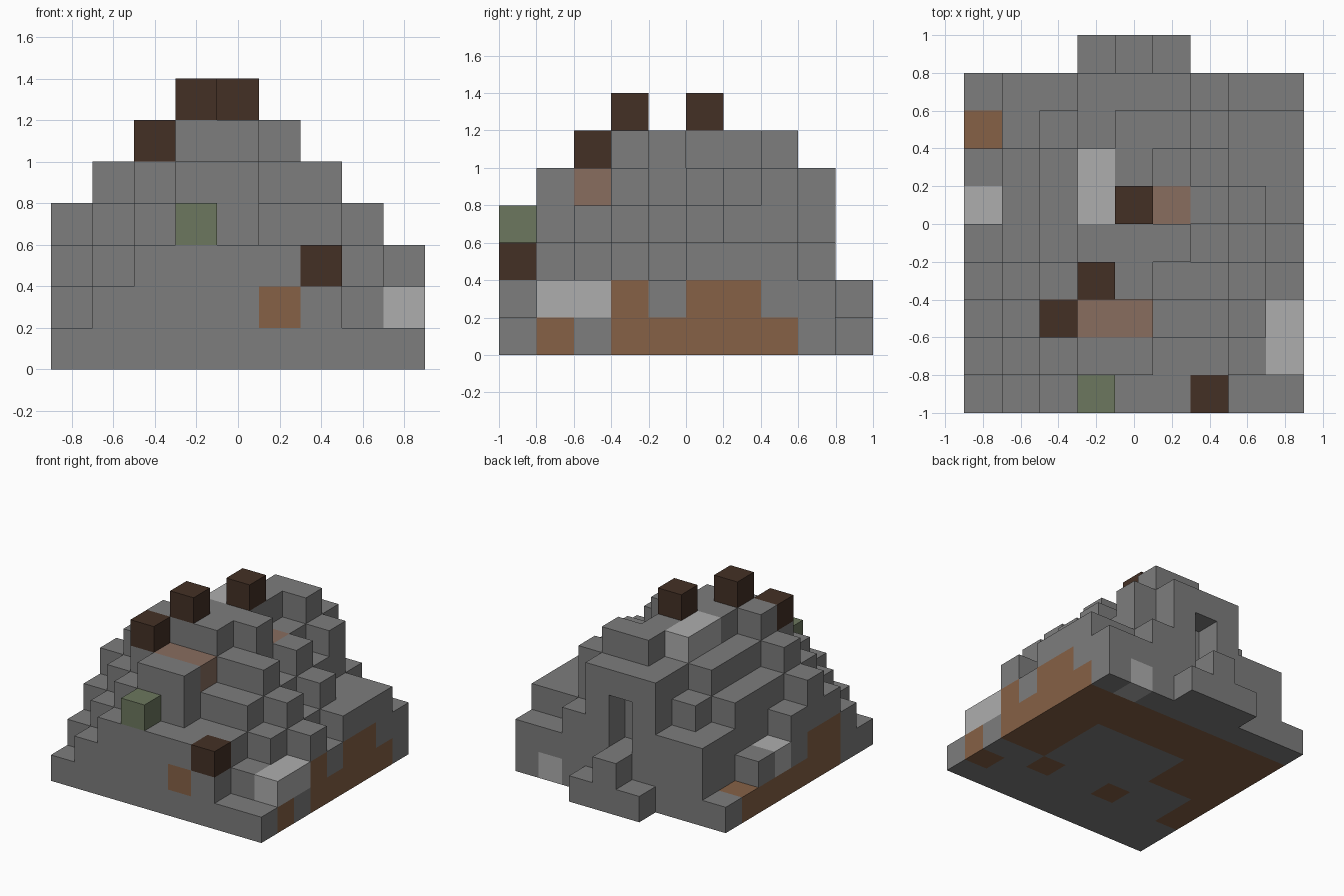
import bpy, bmesh
from mathutils import Vector

cube = bpy.data.objects.get("Cube")
if cube:
    bpy.data.objects.remove(cube, do_unlink=True)

CELL = 0.2

# Column heights in blocks: rows run front to back, characters run along x
HEIGHTS = """
123433311
234553322
346554432
456765543
345666432
245675543
245665433
134566533
133555322
000121000
""".split()


def linear(v):
    v /= 255
    return v / 12.92 if v <= 0.04045 else ((v + 0.055) / 1.055) ** 2.4


def material(name, *rgb):
    colour = (*[linear(v) for v in rgb], 1)
    m = bpy.data.materials.new(name)
    m.use_nodes = True
    m.diffuse_color = colour
    bsdf = m.node_tree.nodes["Principled BSDF"]
    bsdf.inputs["Base Color"].default_value = colour
    bsdf.inputs["Roughness"].default_value = 1
    return m


MATERIALS = {
    "stone": material("stone grey", 125, 125, 125),
    "earth": material("earth brown", 134, 97, 70),
    "clay": material("dusty clay", 136, 109, 95),
    "pale": material("pale grey", 174, 174, 174),
    "dark": material("dark brown", 68, 48, 37),
    "moss": material("moss green", 108, 119, 94),
}

# Solid stepped mound
blocks = {}
for j, row in enumerate(HEIGHTS):
    for i, h in enumerate(row):
        for k in range(int(h)):
            blocks[i, j, k] = "stone"

# Narrow doorway recess at the back
for k in (2, 3):
    del blocks[4, 8, k]


def paint(kind, xs, ys, k):
    for i in xs:
        for j in ys:
            if (i, j, k) in blocks:
                blocks[i, j, k] = kind


# Earth showing along the foot of the mound and on its underside
paint("earth", [7, 8], range(3, 8), 0)
paint("earth", range(3, 7), [6, 7], 0)
paint("earth", range(3), range(4, 8), 0)
paint("earth", [0], [2, 3], 0)
paint("earth", [8], [1], 0)
paint("earth", [3, 6], [2], 0)
paint("earth", [8], [3, 5, 6], 1)
paint("earth", [0], [2, 3], 1)
paint("earth", [5], [0], 1)

# Clay ledges
paint("clay", [3, 4], [2], 4)
paint("clay", [5], [5], 4)

# Pale stones
paint("pale", [8], [1, 2], 1)
paint("pale", [0], [5], 1)
paint("pale", [3], [5, 6], 5)
paint("pale", [7], [8], 0)

# Dark blocks on the summit and front, and a mossy block
paint("dark", [3], [3], 6)
paint("dark", [4], [5], 6)
paint("dark", [2], [2], 5)
paint("dark", [6], [0], 2)
paint("moss", [3], [0], 3)


def build(name, kind):
    """Make one mesh from the exposed sides of every block of this kind."""
    bm = bmesh.new()
    for cell, cell_kind in blocks.items():
        if cell_kind != kind:
            continue
        centre = Vector(cell) - Vector((4, 4.5, -0.5))
        for axis in range(3):
            for sign in (-1, 1):
                n = Vector((0, 0, 0))
                n[axis] = sign
                if tuple(int(c + d) for c, d in zip(cell, n)) in blocks:
                    continue
                u = Vector((0, 0, 0))
                u[(axis + 1) % 3] = 1
                v = n.cross(u)
                corners = (-u - v, u - v, u + v, v - u)
                bm.faces.new([bm.verts.new((centre + (n + c) / 2) * CELL)
                              for c in corners])
    bmesh.ops.remove_doubles(bm, verts=bm.verts, dist=0.001)
    mesh = bpy.data.meshes.new(name)
    bm.to_mesh(mesh)
    bm.free()
    mesh.materials.append(MATERIALS[kind])
    bpy.context.collection.objects.link(bpy.data.objects.new(name, mesh))


build("stone_mound", "stone")
build("earth_patches", "earth")
build("clay_ledges", "clay")
build("pale_stones", "pale")
build("dark_blocks", "dark")
build("moss_block", "moss")
